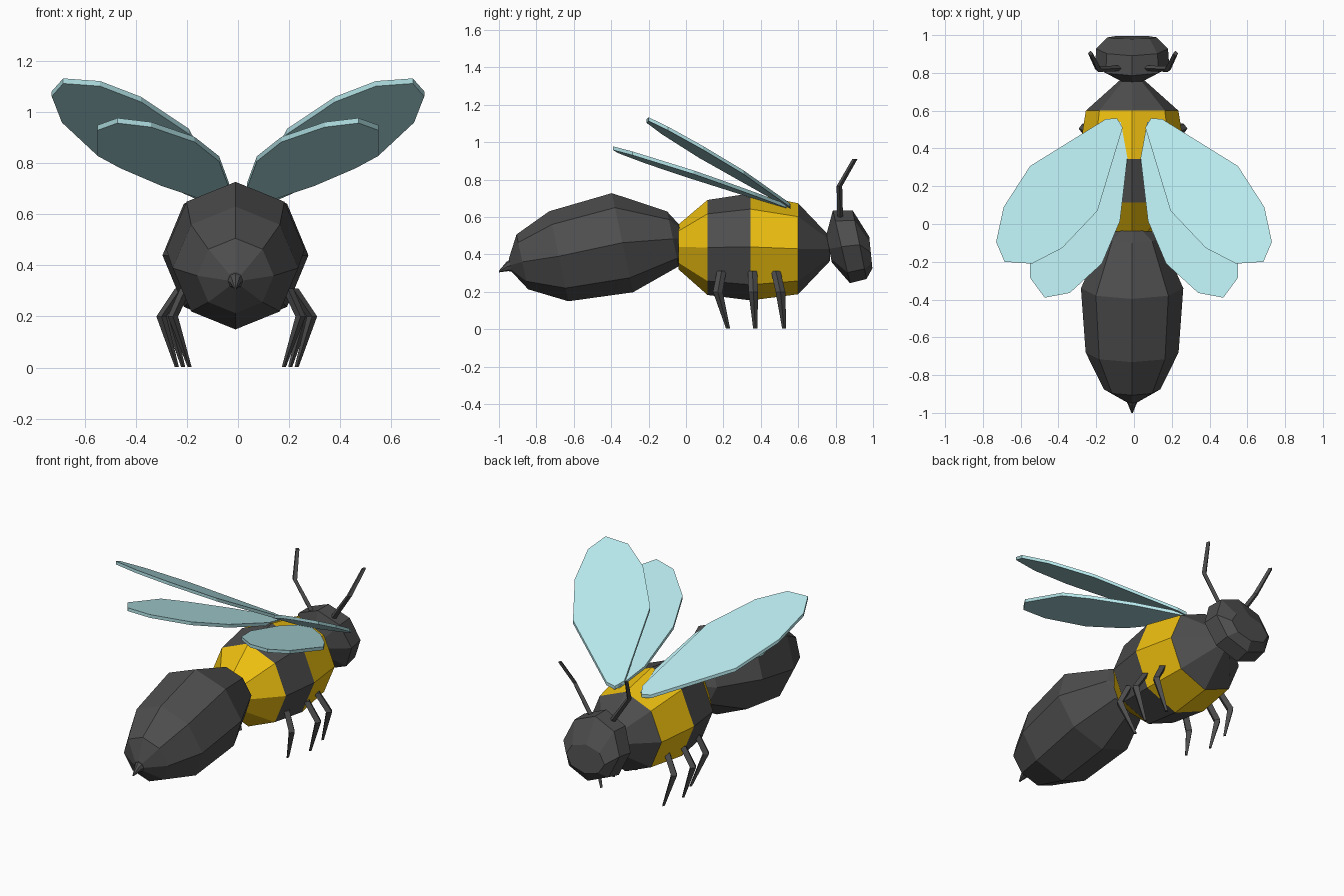
import bpy, bmesh, math
from mathutils import Vector

if "Cube" in bpy.data.objects:
    bpy.data.objects.remove(bpy.data.objects["Cube"])

CX = -0.01  # body centre line


def material(name, rgb):
    m = bpy.data.materials.new(name)
    m.diffuse_color = (*rgb, 1)
    m.use_nodes = True
    m.node_tree.nodes["Principled BSDF"].inputs["Base Color"].default_value = m.diffuse_color
    return m


DARK = material("dark_grey", (0.075, 0.075, 0.075))
YELLOW = material("yellow", (0.85, 0.52, 0.005))
WING = material("pale_blue", (0.47, 0.80, 0.83))


def finish(name, bm, mats):
    bmesh.ops.recalc_face_normals(bm, faces=bm.faces)
    me = bpy.data.meshes.new(name)
    bm.to_mesh(me)
    bm.free()
    for m in mats:
        me.materials.append(m)
    ob = bpy.data.objects.new(name, me)
    bpy.context.collection.objects.link(ob)
    return ob


def loft(name, rings, sides=8, mats=(DARK,), bands=None):
    """Skin rings of (centre, u, v); bands gives a material index per span."""
    bm = bmesh.new()
    loops = []
    for c, u, v in rings:
        loop = []
        for i in range(sides):
            a = 2 * math.pi * i / sides
            loop.append(bm.verts.new(Vector(c) + Vector(u) * math.sin(a) + Vector(v) * math.cos(a)))
        loops.append(loop)
    for k in range(len(loops) - 1):
        for i in range(sides):
            j = (i + 1) % sides
            f = bm.faces.new((loops[k][i], loops[k][j], loops[k + 1][j], loops[k + 1][i]))
            f.material_index = bands[k] if bands else 0
    bm.faces.new(loops[0])
    f = bm.faces.new(loops[-1])
    f.material_index = bands[-1] if bands else 0
    return finish(name, bm, mats)


def body(rows):
    """Rows of (y, z, half width, half height, tilt) to upright rings."""
    return [((CX, y, z), (w, 0, 0), (0, -h * math.sin(t), h * math.cos(t)))
            for y, z, w, h, t in rows]


def limb(name, pts, side):
    """Four-sided tapering limb through points of (x, y, z, x radius, y radius)."""
    rings = [((CX / 2 + side * x, y, z), (rx, 0, 0), (0, ry, 0)) for x, y, z, rx, ry in pts]
    return loft(name, rings, 4)


def wing(name, outline, root, slope_y, slope_x, side, thick=0.02):
    """Flat thin plate whose height is a plane over the top-view outline."""
    bm = bmesh.new()
    vs = [bm.verts.new((side * x, y, root + slope_y * (0.56 - y) + slope_x * x - thick / 2))
          for x, y in outline]
    f = bm.faces.new(vs)
    ext = bmesh.ops.extrude_face_region(bm, geom=[f])
    up = [g for g in ext["geom"] if isinstance(g, bmesh.types.BMVert)]
    bmesh.ops.translate(bm, verts=up, vec=(0, 0, thick))
    return finish(name, bm, (WING,))


# Striped thorax
loft("thorax", body([
    (-0.04, 0.44, 0.12, 0.12, 0), (0.115, 0.437, 0.254, 0.254, 0),
    (0.345, 0.44, 0.286, 0.286, 0), (0.60, 0.43, 0.245, 0.243, 0),
    (0.77, 0.43, 0.055, 0.065, 0)]), mats=(DARK, YELLOW), bands=[1, 0, 1, 0])

# Abdomen, pitched down toward the tail
T = 0.21
loft("abdomen", body([
    (0.0, 0.49, 0.04, 0.04, T), (-0.07, 0.483, 0.15, 0.15, T),
    (-0.34, 0.4625, 0.271, 0.271, T), (-0.68, 0.39, 0.246, 0.246, T),
    (-0.875, 0.36, 0.15, 0.15, T), (-0.94, 0.342, 0.035, 0.035, T)]))
loft("stinger", body([
    (-0.91, 0.345, 0.045, 0.045, T), (-0.955, 0.335, 0.022, 0.025, T),
    (-1.0, 0.308, 0.004, 0.004, T)]))

# Head
loft("head", body([
    (0.765, 0.43, 0.075, 0.075, 0.2), (0.831, 0.441, 0.197, 0.2, 0.23),
    (0.928, 0.452, 0.19, 0.187, 0.2), (0.988, 0.41, 0.13, 0.085, 0.1)]))

# Fore and hind wing outlines seen from above
FORE = [(0.09, 0.56), (0.15, 0.555), (0.55, 0.307), (0.69, 0.09), (0.73, -0.095),
        (0.685, -0.2), (0.54, -0.21), (0.38, -0.127), (0.193, 0.07), (0.06, 0.51)]
HIND = [(0.07, 0.54), (0.12, 0.53), (0.30, 0.37), (0.46, 0.18), (0.55, 0.04), (0.55, -0.285),
        (0.473, -0.39), (0.34, -0.365), (0.17, -0.21), (0.074, 0.016), (0.035, 0.35)]

# Legs: (hip x, y), (knee x, y), (foot x, y)
LEGS = {"back": ((0.20, 0.19), (0.25, 0.17), (0.185, 0.225)),
        "middle": ((0.22, 0.355), (0.295, 0.36), (0.235, 0.37)),
        "front": ((0.20, 0.48), (0.268, 0.505), (0.21, 0.525))}

for side, tag in ((-1, "left"), (1, "right")):
    wing(f"{tag}_fore_wing", FORE, 0.645, 0.53, 0.11, side)
    wing(f"{tag}_hind_wing", HIND, 0.645, 0.31, 0.06, side)
    for where, (hip, knee, foot) in LEGS.items():
        limb(f"{tag}_{where}_leg", [
            (*hip, 0.31, 0.022, 0.025), (*knee, 0.20, 0.02, 0.026),
            (*foot, 0.003, 0.008, 0.011)], side)
    # Bent antenna
    limb(f"{tag}_antenna", [
        (0.06, 0.825, 0.58, 0.02, 0.015), (0.185, 0.82, 0.765, 0.016, 0.015),
        (0.225, 0.903, 0.91, 0.013, 0.014)], side)
